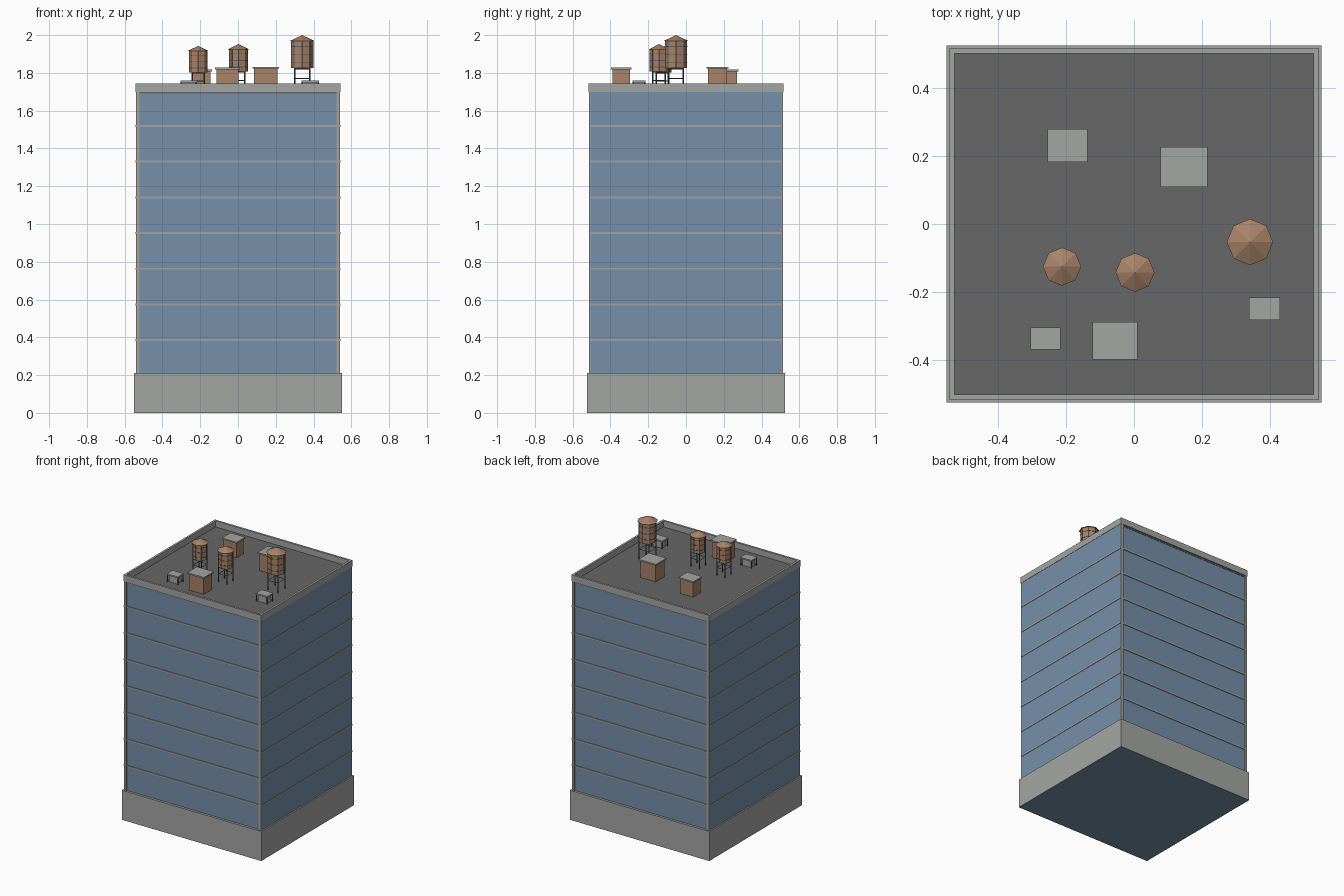
import bpy
from math import cos, sin, pi
from mathutils import Vector

cube = bpy.data.objects.get("Cube")
if cube:
    bpy.data.objects.remove(cube, do_unlink=True)


def material(name, r, g, b):
    m = bpy.data.materials.new(name)
    m.use_nodes = True
    m.diffuse_color = (r, g, b, 1)
    m.node_tree.nodes["Principled BSDF"].inputs["Base Color"].default_value = (r, g, b, 1)
    return m


concrete = material("grey concrete", 0.37, 0.38, 0.37)
trim = material("pale stone trim", 0.38, 0.365, 0.335)
glass = material("blue glass", 0.18, 0.275, 0.40)
tar = material("dark roofing", 0.135, 0.135, 0.14)
wood = material("brown wood", 0.39, 0.225, 0.14)
metal = material("grey metal", 0.12, 0.12, 0.125)


def box(name, lo, hi, mat):
    lo, hi = Vector(lo), Vector(hi)
    bpy.ops.mesh.primitive_cube_add(size=1, location=(lo + hi) / 2)
    ob = bpy.context.object
    ob.name = name
    ob.scale = hi - lo
    ob.data.materials.append(mat)
    return ob


def cone(name, x, y, z0, z1, r0, r1, mat):
    bpy.ops.mesh.primitive_cone_add(vertices=8, radius1=r0, radius2=r1, depth=z1 - z0,
                                    location=(x, y, (z0 + z1) / 2))
    ob = bpy.context.object
    ob.name = name
    ob.data.materials.append(mat)
    return ob


def bar(name, a, b, r, mat):
    a, b = Vector(a), Vector(b)
    bpy.ops.mesh.primitive_cylinder_add(vertices=4, radius=r, depth=(b - a).length,
                                        location=(a + b) / 2)
    ob = bpy.context.object
    ob.name = name
    ob.rotation_euler = (b - a).to_track_quat('Z', 'Y').to_euler()
    ob.data.materials.append(mat)


X, Y = 0.54, 0.513          # outer half sizes of the tower
DECK, TOP, PODIUM = 1.702, 1.745, 0.21

# Podium, with a glass underside
podium = box("podium", (-0.55, -0.523, 0), (0.55, 0.523, PODIUM), concrete)
podium.data.materials.append(glass)
for p in podium.data.polygons:
    if p.normal.z < -0.5:
        p.material_index = 1

# Glass tower with corner columns on the front and back
box("glass_tower", (-X, -0.506, PODIUM - 0.01), (X, 0.506, 1.70), glass)
for sx in (-1, 1):
    for sy in (-1, 1):
        xs = sorted((sx * 0.522, sx * X))
        ys = sorted((sy * 0.5, sy * Y))
        box("corner_column", (xs[0], ys[0], PODIUM), (xs[1], ys[1], 1.705), trim)

# Floor bands
for i in range(1, 8):
    z = PODIUM - 0.014 + i * 0.189
    box("floor_band", (-0.543, -0.511, z - 0.005), (0.543, 0.511, z + 0.005), trim)

# Roof deck and parapet
box("roof_deck", (-0.535, -0.508, 1.69), (0.535, 0.508, DECK), tar)
W = 0.013
for s in (-1, 1):
    a, b = sorted((s * (X + 0.002), s * (X - W)))
    box("parapet_side", (a, -Y - 0.002, 1.70), (b, Y + 0.002, TOP), concrete)
    a, b = sorted((s * (Y + 0.002), s * (Y - W)))
    box("parapet_end", (-X + W, a, 1.70), (X - W, b, TOP), concrete)

# Roof sheds: wooden walls under an overhanging slab
for x0, x1, y0, y1, top in ((-0.254, -0.137, 0.182, 0.279, 1.818),
                            (0.078, 0.216, 0.109, 0.226, 1.832),
                            (-0.122, 0.010, -0.397, -0.288, 1.828)):
    o = 0.008
    box("shed_walls", (x0 + o, y0 + o, DECK - 0.005), (x1 - o, y1 - o, top - 0.01), wood)
    box("shed_roof", (x0, y0, top - 0.01), (x1, y1, top), concrete)

# Small ventilation units
for x0, x1, y0, y1 in ((-0.304, -0.216, -0.368, -0.303),
                       (0.337, 0.428, -0.282, -0.215)):
    o = 0.01
    box("vent_body", (x0 + o, y0 + o, DECK - 0.005), (x1 - o, y1 - o, 1.752), concrete)
    box("vent_lid", (x0, y0, 1.75), (x1, y1, 1.76), concrete)
    for x in (x0 + 0.004, x1 - 0.004):
        for y in (y0 + 0.004, y1 - 0.004):
            bar("vent_post", (x, y, DECK), (x, y, 1.752), 0.004, metal)


def water_tank(x, y, r, bottom, eave, apex):
    body = r * 0.85
    cone("tank_body", x, y, bottom, eave + 0.002, body, body, wood)
    cone("tank_roof", x, y, eave, apex, r, 0, wood)
    for t in (0.2, 0.5, 0.8):
        z = bottom + t * (eave - bottom)
        cone("tank_hoop", x, y, z - 0.002, z + 0.002, body + 0.002, body + 0.002, metal)
    # Staves at the corners
    for k in range(8):
        c, s = cos(k * pi / 4), sin(k * pi / 4)
        px, py = x + body * c, y + body * s
        bar("tank_stave", (px, py, bottom), (px, py, eave), 0.0015, metal)
    # Legs, platform beams and bracing
    d = body * 0.68
    feet = [(x - d, y - d), (x + d, y - d), (x + d, y + d), (x - d, y + d)]
    mid = DECK + 0.55 * (bottom - DECK)
    for k in range(4):
        p, q = feet[k], feet[(k + 1) % 4]
        bar("tank_leg", (*p, DECK), (*p, bottom), 0.004, metal)
        bar("tank_beam", (*p, bottom - 0.003), (*q, bottom - 0.003), 0.003, metal)
        bar("tank_brace", (*p, mid), (*q, mid), 0.002, metal)


water_tank(-0.211, -0.125, 0.056, 1.803, 1.916, 1.943)
water_tank(0.003, -0.142, 0.057, 1.808, 1.924, 1.953)
water_tank(0.340, -0.053, 0.068, 1.825, 1.968, 2.0)
